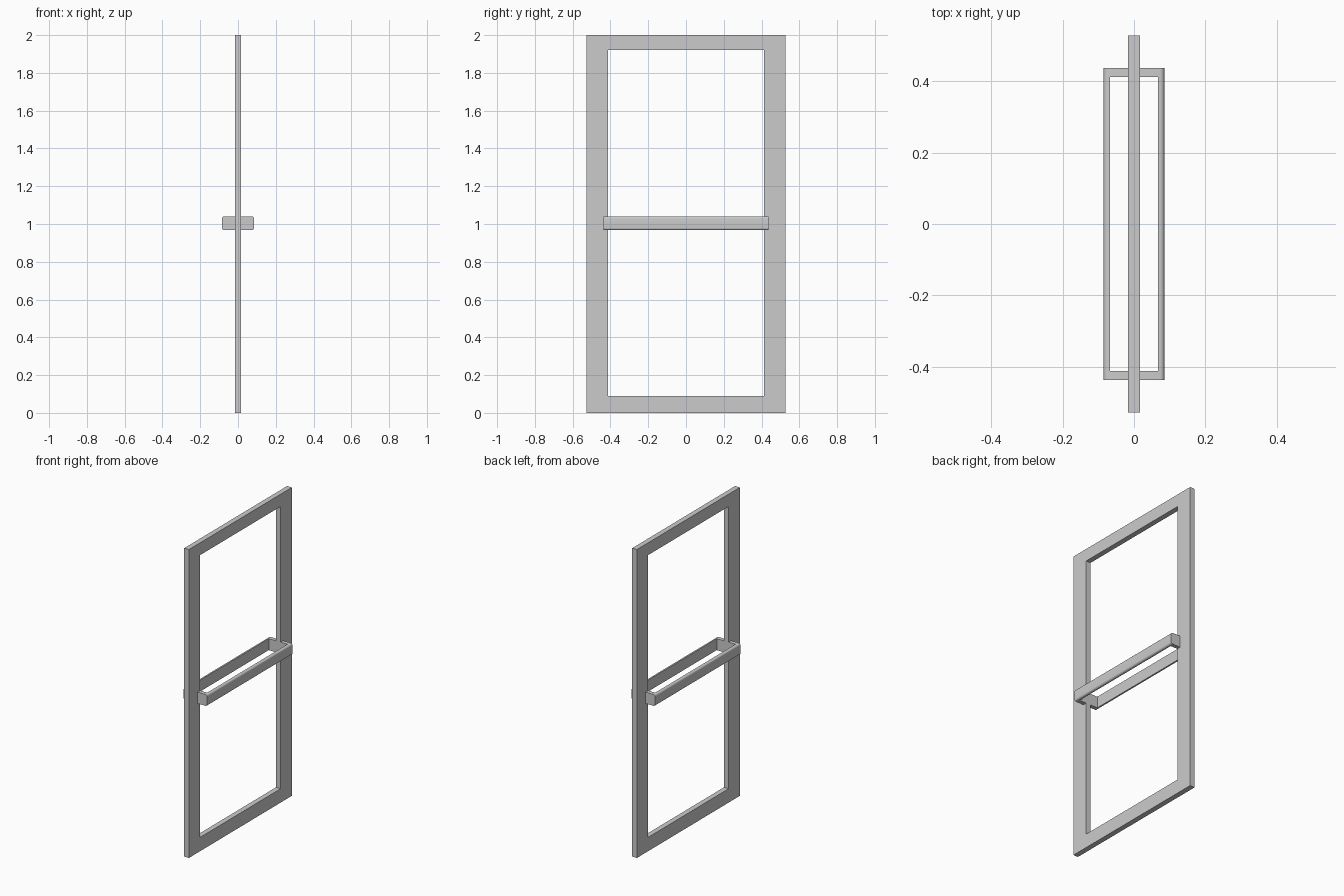
import bpy, bmesh, math
from math import sin, cos, pi

if "Cube" in bpy.data.objects:
    bpy.data.objects.remove(bpy.data.objects["Cube"])


def extrude_profile(name, pts, axis, a, b):
    """Extrude a closed 2D profile along x (pts = y,z) or y (pts = x,z)."""
    bm = bmesh.new()
    place = (lambda p: (a, p[0], p[1])) if axis == 'x' else (lambda p: (p[0], a, p[1]))
    face = bm.faces.new([bm.verts.new(place(p)) for p in pts])
    ext = bmesh.ops.extrude_face_region(bm, geom=[face])
    move = (b - a, 0, 0) if axis == 'x' else (0, b - a, 0)
    bmesh.ops.translate(bm, vec=move, verts=[v for v in ext['geom'] if isinstance(v, bmesh.types.BMVert)])
    bmesh.ops.recalc_face_normals(bm, faces=bm.faces)
    mesh = bpy.data.meshes.new(name)
    bm.to_mesh(mesh)
    bm.free()
    ob = bpy.data.objects.new(name, mesh)
    bpy.context.collection.objects.link(ob)
    return ob


def corner(cx, cz, r, start, n=5):
    return [(cx + r * cos(start + pi / 2 * i / n), cz + r * sin(start + pi / 2 * i / n)) for i in range(n + 1)]


# Door frame: one flat ring around the opening
bm = bmesh.new()
outer = [(-.527, 0), (.527, 0), (.527, 2), (-.527, 2)]
inner = [(-.412, .09), (.412, .09), (.412, 1.92), (-.412, 1.92)]
rings = [[bm.verts.new((x, y, z)) for y, z in loop] for x in (-.017, .017) for loop in (outer, inner)]
for i in range(4):
    j = (i + 1) % 4
    for p, q in ((0, 1), (1, 3), (3, 2), (2, 0)):
        bm.faces.new((rings[p][i], rings[p][j], rings[q][j], rings[q][i]))
bmesh.ops.recalc_face_normals(bm, faces=bm.faces)
mesh = bpy.data.meshes.new("door_frame")
bm.to_mesh(mesh)
bm.free()
bpy.context.collection.objects.link(bpy.data.objects.new("door_frame", mesh))

# Push bars and their end brackets, mirrored to both door faces
X, XI, Z0, Z1, R = .085, .067, .967, 1.041, .012
rounded_side = corner(X - R, Z0 + R, R, -pi / 2) + corner(X - R, Z1 - R, R, 0)
parts = []
for side, s in (("right", 1), ("left", -1)):
    def flip(pts):
        return [(s * x, z) for x, z in pts]
    bar = [(XI, Z0)] + rounded_side + [(XI, Z1)]
    parts.append(extrude_profile("push_bar_" + side, flip(bar), 'y', -.411, .411))
    leg = [(.016, Z0)] + rounded_side + [(.016, Z1)]
    for end, e in (("front", -1), ("back", 1)):
        parts.append(extrude_profile(f"bar_bracket_{side}_{end}", flip(leg), 'y', e * .411, e * .437))

# Smooth the rounded edges only
for ob in parts:
    ob.select_set(True)
bpy.context.view_layer.objects.active = parts[0]
bpy.ops.object.shade_smooth_by_angle(angle=math.radians(35))
